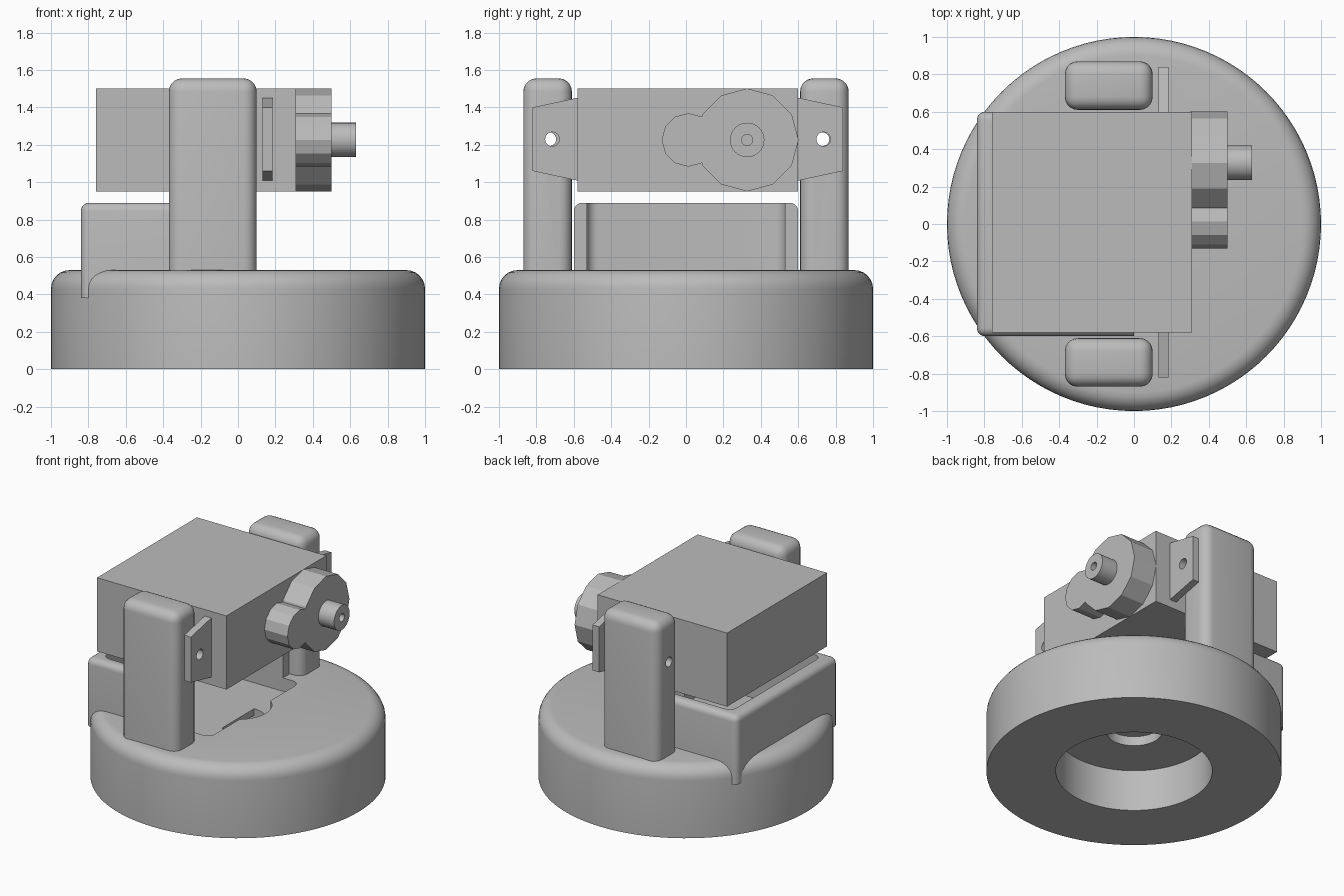
import bpy, bmesh, math
from mathutils import Matrix, Vector

cube = bpy.data.objects.get("Cube")
if cube:
    bpy.data.objects.remove(cube, do_unlink=True)

GREY = (0.5, 0.5, 0.5, 1)
mat = bpy.data.materials.new("plain grey")
mat.use_nodes = True
mat.diffuse_color = GREY
mat.node_tree.nodes["Principled BSDF"].inputs["Base Color"].default_value = GREY


def finish(name, bm):
    bmesh.ops.recalc_face_normals(bm, faces=bm.faces)
    me = bpy.data.meshes.new(name)
    bm.to_mesh(me)
    bm.free()
    me.materials.append(mat)
    ob = bpy.data.objects.new(name, me)
    bpy.context.collection.objects.link(ob)
    return ob


def box(name, lo, hi, radius=0, keep=None, segs=5):
    """Box from corner to corner; keep picks the edges to round."""
    bm = bmesh.new()
    bmesh.ops.create_cube(bm, size=1)
    lo, hi = Vector(lo), Vector(hi)
    for v in bm.verts:
        v.co = Vector([(lo[i] + hi[i]) / 2 + v.co[i] * (hi[i] - lo[i]) for i in range(3)])
    if radius:
        edges = [e for e in bm.edges if keep(e, lo, hi)]
        bmesh.ops.bevel(bm, geom=edges, offset=radius, segments=segs, profile=0.5, affect='EDGES')
    return finish(name, bm)


def cylinder(name, radius, start, end, centre=(0, 0), sides=32, axis='X'):
    """Cylinder along X (centre is y, z) or along Z (centre is x, y)."""
    bm = bmesh.new()
    bmesh.ops.create_cone(bm, cap_ends=True, segments=sides, radius1=radius,
                          radius2=radius, depth=end - start)
    mid = (start + end) / 2
    if axis == 'X':
        bmesh.ops.rotate(bm, verts=bm.verts, matrix=Matrix.Rotation(math.pi / 2, 3, 'Y'))
        offset = (mid, *centre)
    else:
        offset = (*centre, mid)
    bmesh.ops.translate(bm, verts=bm.verts, vec=offset)
    return finish(name, bm)


def combine(ob, others, operation='DIFFERENCE', discard=True):
    """Apply booleans and bake the result."""
    for other in others:
        mod = ob.modifiers.new("cut", 'BOOLEAN')
        mod.operation, mod.solver, mod.object = operation, 'EXACT', other
    graph = bpy.context.evaluated_depsgraph_get()
    me = bpy.data.meshes.new_from_object(ob.evaluated_get(graph))
    ob.modifiers.clear()
    ob.data = me
    if discard:
        for other in others:
            bpy.data.objects.remove(other, do_unlink=True)


def smooth(ob):
    bpy.ops.object.select_all(action='DESELECT')
    ob.select_set(True)
    bpy.context.view_layer.objects.active = ob
    bpy.ops.object.shade_smooth_by_angle(angle=math.radians(35))


def upright(e, lo, hi):
    return abs(e.verts[0].co.z - e.verts[1].co.z) > 0.01


def above_floor(e, lo, hi):
    return max(v.co.z for v in e.verts) > hi.z - 0.01


def wall_edges(e, lo, hi):
    return above_floor(e, lo, hi) and min(v.co.x for v in e.verts) < hi.x - 0.01


# Round base with a soft top rim, a wide bore below and a narrow one above
profile = [(0.19, 0.31), (0.53, 0.31), (0.53, 0), (1, 0)]
profile += [(0.9 + 0.1 * math.cos(a), 0.43 + 0.1 * math.sin(a))
            for a in (i * math.pi / 12 for i in range(7))]
profile += [(0.19, 0.53)]
bm = bmesh.new()
ring = [bm.verts.new((r, 0, z)) for r, z in profile]
loop = [bm.edges.new((ring[i - 1], ring[i])) for i in range(len(ring))]
bmesh.ops.spin(bm, geom=ring + loop, cent=(0, 0, 0), axis=(0, 0, 1),
               angle=math.tau, steps=96, use_merge=True)
bmesh.ops.remove_doubles(bm, verts=bm.verts, dist=1e-4)
base = finish("round_base", bm)

# Low wall behind the pocket, hollowed together with the base
wall = box("rear_wall", (-0.84, -0.6, 0.38), (0, 0.6, 0.89), 0.045, wall_edges)
pocket = box("pocket_cutter", (-0.75, -0.53, 0.43), (0.14, 0.53, 1.2), 0.06, upright)
recess = cylinder("recess_cutter", 0.23, 0.43, 0.6, sides=48, axis='Z')
combine(wall, [pocket], discard=False)
combine(base, [pocket, recess])
smooth(base)
smooth(wall)

# Two posts, each drilled for a mounting screw
for side, label in ((-1, "right"), (1, "left")):
    ys = sorted((side * 0.61, side * 0.87))
    post = box(label + "_post", (-0.37, ys[0], 0.42), (0.1, ys[1], 1.555), 0.07, above_floor)
    combine(post, [cylinder("drill", 0.036, -1, 1, (side * 0.73, 1.23))])
    smooth(post)

# Motor case
box("motor_case", (-0.76, -0.58, 0.95), (0.31, 0.6, 1.5))

# Tapered mounting tabs with screw holes
for side, label in ((-1, "right"), (1, "left")):
    root = 0.01 + side * 0.55
    tip = 0.01 + side * 0.83
    bm = bmesh.new()
    face = bm.faces.new([bm.verts.new((0.13, y, z)) for y, z in
                         ((root, 1.0), (tip, 1.06), (tip, 1.4), (root, 1.46))])
    out = bmesh.ops.extrude_face_region(bm, geom=[face])
    bmesh.ops.translate(bm, vec=(0.055, 0, 0),
                        verts=[v for v in out["geom"] if isinstance(v, bmesh.types.BMVert)])
    tab = finish(label + "_mounting_tab", bm)
    combine(tab, [cylinder("drill", 0.038, 0, 0.4, (0.01 + side * 0.725, 1.23), 24)])

# Gear housings and the drilled output shaft
housing = cylinder("gear_housing", 0.275, 0.3, 0.5, (0.327, 1.226), 12)
combine(housing, [cylinder("small_housing", 0.143, 0.3, 0.5, (0.013, 1.226), 12)], 'UNION')
shaft = cylinder("output_shaft", 0.092, 0.49, 0.63, (0.327, 1.226))
combine(shaft, [cylinder("drill", 0.03, 0.52, 0.7, (0.327, 1.226), 16)])
smooth(shaft)
